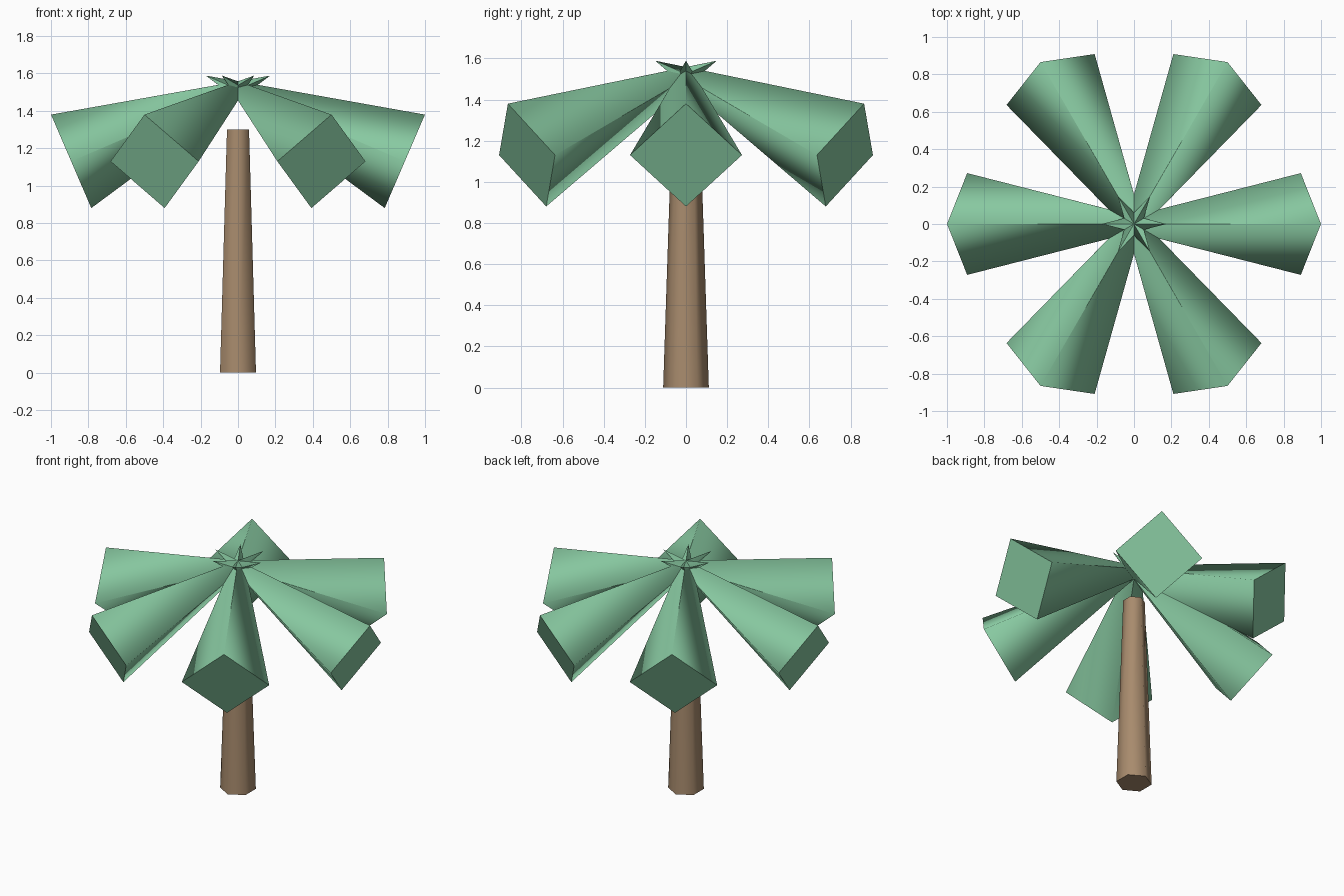
import bpy, bmesh
from math import cos, sin, pi, radians
from mathutils import Matrix

cube = bpy.data.objects.get("Cube")
if cube:
    bpy.data.objects.remove(cube, do_unlink=True)


def material(name, srgb):
    colour = [((c / 255 + 0.055) / 1.055) ** 2.4 for c in srgb] + [1.0]
    mat = bpy.data.materials.new(name)
    mat.use_nodes = True
    mat.diffuse_color = colour
    mat.node_tree.nodes["Principled BSDF"].inputs["Base Color"].default_value = colour
    return mat


def taper(name, sides, r_base, r_tip, length, phase, mat, matrix):
    """Few-sided tapering solid along local z: smooth sides, flat end caps."""
    bm = bmesh.new()

    def ring(r, z):
        angles = [phase + 2 * pi * i / sides for i in range(sides)]
        return [bm.verts.new((r * cos(a), r * sin(a), z)) for a in angles]

    low, high = ring(r_base, 0), ring(r_tip, length)
    for i in range(sides):
        j = (i + 1) % sides
        for tri in ((high[i], low[i], high[j]), (low[i], low[j], high[j])):
            bm.faces.new(tri).smooth = True
    bm.faces.new(low[::-1])
    bm.faces.new(high)
    for face in bm.faces:
        if not face.smooth:
            for edge in face.edges:
                edge.smooth = False
    mesh = bpy.data.meshes.new(name)
    bm.to_mesh(mesh)
    bm.free()
    mesh.materials.append(mat)
    obj = bpy.data.objects.new(name, mesh)
    obj.matrix_world = matrix
    bpy.context.collection.objects.link(obj)
    return obj


bark = material("bark_brown", (168, 139, 109))
green = material("leaf_green", (136, 201, 161))

# Six-sided trunk
taper("trunk", 6, 0.111, 0.068, 1.3, pi / 2, bark, Matrix())

# Six drooping square-based fronds whose points cross at the crown
droop = Matrix.Translation((0.892, 0, 1.13)) @ Matrix.Rotation(radians(-66.7), 4, 'Y')
for n in range(6):
    turn = Matrix.Rotation(n * pi / 3, 4, 'Z')
    taper(f"frond_{n + 1}", 4, 0.272, 0.0008, 1.156, 0, green, turn @ droop)
